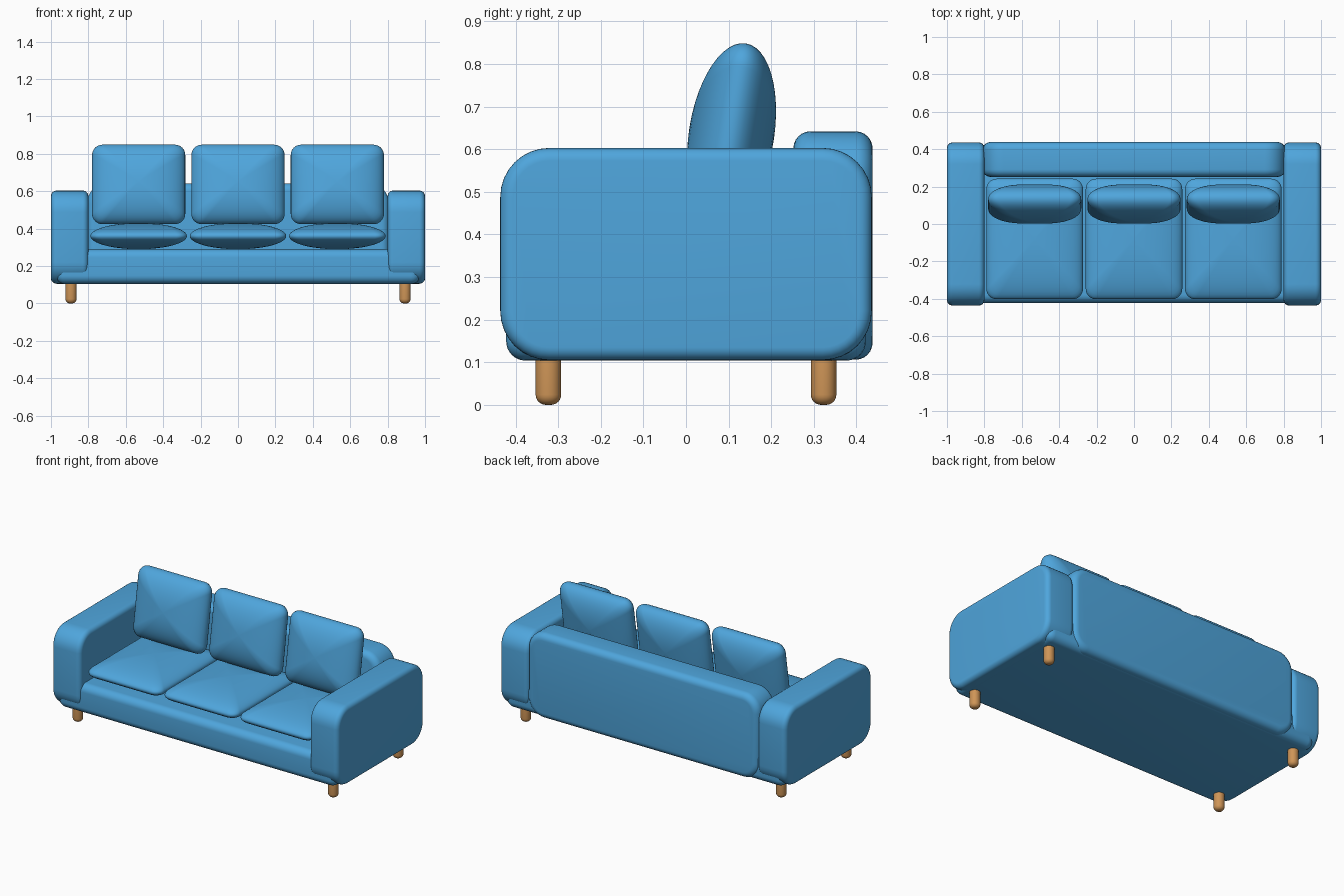
import bpy, bmesh, math
from mathutils import Matrix, Vector

if "Cube" in bpy.data.objects:
    bpy.data.objects.remove(bpy.data.objects["Cube"])


def material(name, rgb):
    m = bpy.data.materials.new(name)
    m.diffuse_color = (*rgb, 1)
    m.use_nodes = True
    m.node_tree.nodes["Principled BSDF"].inputs["Base Color"].default_value = m.diffuse_color
    return m


blue = material("blue fabric", (0.078, 0.38, 0.72))
wood = material("warm wood", (0.62, 0.30, 0.095))


def outline(a, b, r, n=8):
    """Rounded rectangle with half sizes a, b and corner radius r."""
    pts = []
    for k, (sx, sy) in enumerate([(1, 1), (-1, 1), (-1, -1), (1, -1)]):
        for i in range(n + 1):
            t = math.pi / 2 * (k + i / n)
            pts.append((sx * (a - r) + r * math.cos(t), sy * (b - r) + r * math.sin(t)))
    return pts


def loft(name, rings, matrix, mat):
    """Skin a stack of (outline, height) rings, capped at both ends."""
    bm = bmesh.new()
    loops = [[bm.verts.new(matrix @ Vector((x, y, h))) for x, y in pts] for pts, h in rings]
    n = len(loops[0])
    for lo, hi in zip(loops, loops[1:]):
        for i in range(n):
            j = (i + 1) % n
            bm.faces.new((lo[i], lo[j], hi[j], hi[i]))
    bm.faces.new(loops[0][::-1])
    bm.faces.new(loops[-1])
    bmesh.ops.recalc_face_normals(bm, faces=bm.faces)
    for f in bm.faces:
        f.smooth = True
    me = bpy.data.meshes.new(name)
    bm.to_mesh(me)
    bm.free()
    me.materials.append(mat)
    ob = bpy.data.objects.new(name, me)
    bpy.context.collection.objects.link(ob)
    return ob


def slab(name, a, b, half, radius, edge, matrix, mat):
    """Rounded outline a x b, thickness 2*half, with edges rounded by `edge`."""
    rings = []
    for side in (-1, 1):
        for i in range(7):
            t = math.pi / 2 * (i / 6 if side < 0 else 1 - i / 6)
            d = edge * (1 - math.sin(t))
            h = side * (half - edge + edge * math.cos(t))
            rings.append((outline(a - d, b - d, max(radius - d, 0.004)), h))
    loft(name, rings, matrix, mat)


def pillow(name, a, b, half, radius, matrix):
    """Crowned cushion with an elliptical cross-section."""
    rings = []
    for i in range(25):
        t = math.radians(-88.5 + 177 * i / 24)
        s = math.cos(t)
        rings.append((outline(a * s, b * s, radius * s), half * math.sin(t)))
    loft(name, rings, matrix, blue)


# local (x, y, z) -> world axes: slab thickness along x, or along y
ALONG_X = Matrix(((0, 0, 1, 0), (1, 0, 0, 0), (0, 1, 0, 0), (0, 0, 0, 1)))
ALONG_Y = Matrix.Rotation(math.pi / 2, 4, 'X')
T = Matrix.Translation

# Base runs underneath the arms
slab("base", 0.422, 0.093, 0.975, 0.045, 0.05, T((0, 0, 0.197)) @ ALONG_X, blue)

# Backrest between the arms
slab("backrest", 0.808, 0.268, 0.093, 0.11, 0.04, T((0, 0.345, 0.374)) @ ALONG_Y, blue)

# Arms and legs, mirrored left and right
for side, label in ((-1, "left"), (1, "right")):
    slab(label + "_arm", 0.436, 0.249, 0.1, 0.115, 0.03,
         T((side * 0.9, 0, 0.354)) @ ALONG_X, blue)
    for y, end in ((-0.323, "front"), (0.323, "back")):
        slab(f"{end}_{label}_leg", 0.03, 0.03, 0.075, 0.029, 0.024,
             T((side * 0.893, y, 0.075)), wood)

# Three seat cushions and three leaning back cushions
for i in (-1, 0, 1):
    pillow(f"seat_cushion_{i + 2}", 0.258, 0.322, 0.07, 0.055, T((i * 0.531, -0.08, 0.36)))
    lean = Matrix.Rotation(math.radians(-9), 4, 'X')
    pillow(f"back_cushion_{i + 2}", 0.249, 0.215, 0.1, 0.055,
           T((i * 0.531, 0.107, 0.636)) @ lean @ ALONG_Y)
